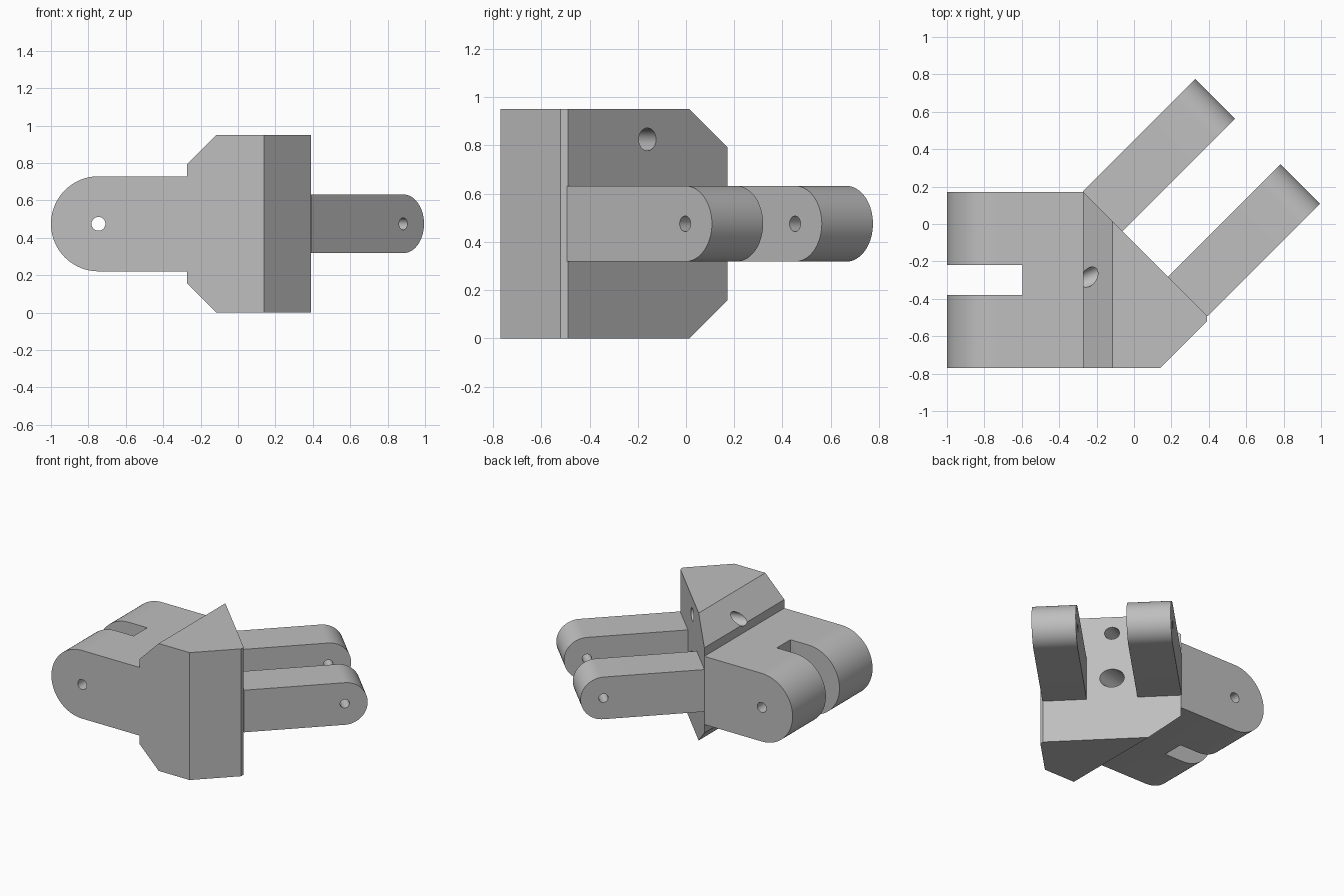
import bpy
import bmesh
from math import cos, sin, pi, atan2, hypot, radians
from mathutils import Matrix, Vector

cube = bpy.data.objects.get("Cube")
if cube:
    bpy.data.objects.remove(cube, do_unlink=True)

MID, HEIGHT = 0.475, 0.95

grey = bpy.data.materials.new("plain grey")
grey.use_nodes = True
colour = (0.52, 0.52, 0.52, 1)
grey.diffuse_color = colour
grey.node_tree.nodes["Principled BSDF"].inputs["Base Color"].default_value = colour


def make_object(name, bm):
    bmesh.ops.recalc_face_normals(bm, faces=bm.faces)
    mesh = bpy.data.meshes.new(name)
    bm.to_mesh(mesh)
    bm.free()
    mesh.materials.append(grey)
    obj = bpy.data.objects.new(name, mesh)
    bpy.context.collection.objects.link(obj)
    return obj


def prism(points, offset):
    """Extrude a closed outline along an offset."""
    bm = bmesh.new()
    face = bm.faces.new([bm.verts.new(p) for p in points])
    extruded = bmesh.ops.extrude_face_region(bm, geom=[face])["geom"]
    verts = [v for v in extruded if isinstance(v, bmesh.types.BMVert)]
    bmesh.ops.translate(bm, verts=verts, vec=offset)
    return bm


def activate(obj):
    bpy.ops.object.select_all(action='DESELECT')
    obj.select_set(True)
    bpy.context.view_layer.objects.active = obj


def cut(obj, cutter):
    """Subtract a cutter and bake the result."""
    cutter.hide_render = True
    mod = obj.modifiers.new("cut", 'BOOLEAN')
    mod.operation, mod.solver, mod.object = 'DIFFERENCE', 'EXACT', cutter
    activate(obj)
    bpy.ops.object.modifier_apply(modifier=mod.name)


def rod(start, end, radius):
    """Cylindrical cutter between two points."""
    a, b = Vector(start), Vector(end)
    bm = bmesh.new()
    turn = (b - a).to_track_quat('Z', 'Y').to_matrix().to_4x4()
    bmesh.ops.create_cone(bm, cap_ends=True, segments=48, radius1=radius, radius2=radius,
                          depth=(b - a).length, matrix=Matrix.Translation((a + b) / 2) @ turn)
    return make_object("hole_cutter", bm)


def tongue(name, base, angle, length, radius, width, pin):
    """Round-ended bar with a cross pin hole, running from base along angle."""
    centre = length - radius
    outline = [(0, -width / 2, -radius)]
    for i in range(49):
        a = -pi / 2 + pi * i / 48
        outline.append((centre + radius * cos(a), -width / 2, radius * sin(a)))
    outline.append((0, -width / 2, radius))
    bm = prism(outline, (0, width, 0))
    place = Matrix.Translation((*base, MID)) @ Matrix.Rotation(angle, 4, 'Z')
    bm.transform(place)
    obj = make_object(name, bm)
    hole = rod(place @ Vector((centre, -width, 0)), place @ Vector((centre, width, 0)), pin)
    cut(obj, hole)
    bpy.data.objects.remove(hole)
    return obj


# Central block with its two sloped side edges
footprint = [(-0.272, -0.77), (0.14, -0.77), (0.39, -0.52), (0.39, -0.49), (-0.272, 0.172)]
bm = prism([(x, y, 0) for x, y in footprint], (0, 0, HEIGHT))
for side in (1, -1):
    bmesh.ops.bisect_plane(bm, geom=bm.verts[:] + bm.edges[:] + bm.faces[:],
                           plane_co=(-0.115, 0, MID + side * HEIGHT / 2),
                           plane_no=(-1, 0, side), clear_outer=True)
    bmesh.ops.holes_fill(bm, edges=[e for e in bm.edges if e.is_boundary])
block = make_object("central_block", bm)

# Forked knuckle and its slot
knuckle = tongue("forked_knuckle", (-0.272, -0.299), pi, 0.728, 0.254, 0.942, 0.037)
bm = bmesh.new()
bmesh.ops.create_cube(bm, size=1, matrix=Matrix.Translation((-0.895, -0.3, MID))
                      @ Matrix.Diagonal((0.6, 0.16, 1, 1)))
slot = make_object("slot_cutter", bm)
cut(knuckle, slot)

# Pair of angled arms
arms = [tongue(name, base, radians(45), 0.85, 0.157, 0.3, 0.032)
        for name, base in (("rear_arm", (-0.168, 0.068)), ("front_arm", (0.2875, -0.3875)))]

# Cord passage through the middle and smaller one through the upper slope
face_point = Vector((0.06, -0.16, MID))
way = Vector((0.66, 0.14, 0)).normalized()
passage = rod(face_point + way * 0.25, face_point - way * 0.85, 0.07)
cut(block, passage)
cut(knuckle, passage)
upper_point = Vector((0.06, -0.16, 0.825))
way = Vector((cos(pi / 8), sin(pi / 8), 0))
upper = rod(upper_point + way * 0.3, upper_point - way * 0.7, 0.047)
cut(block, upper)

for helper in (slot, passage, upper):
    bpy.data.objects.remove(helper)

for obj in [block, knuckle] + arms:
    activate(obj)
    bpy.ops.object.shade_smooth_by_angle(angle=radians(30))
